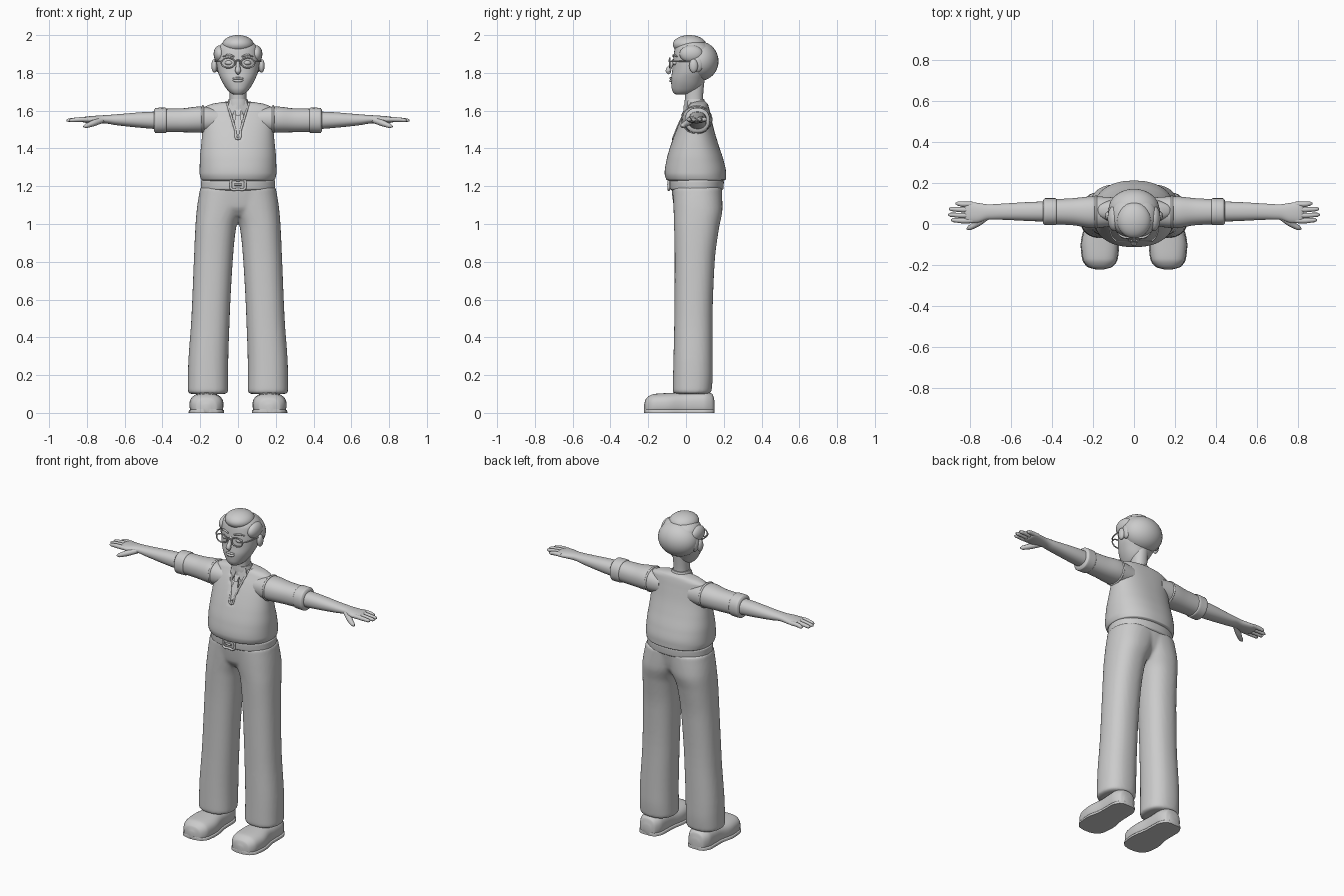
import bpy, bmesh, math
from mathutils import Vector

old = bpy.data.objects.get("Cube")
if old:
    bpy.data.objects.remove(old, do_unlink=True)

grey = bpy.data.materials.new("plain_grey")
grey.use_nodes = True
tone = (.6, .6, .6, 1)
grey.diffuse_color = tone
grey.node_tree.nodes["Principled BSDF"].inputs["Base Color"].default_value = tone
built = []


def finish(name, bm):
    """Turn a bmesh into a named, coloured object."""
    bmesh.ops.remove_doubles(bm, verts=bm.verts, dist=1e-5)
    bmesh.ops.recalc_face_normals(bm, faces=bm.faces)
    mesh = bpy.data.meshes.new(name)
    bm.to_mesh(mesh)
    bm.free()
    mesh.materials.append(grey)
    obj = bpy.data.objects.new(name, mesh)
    bpy.context.collection.objects.link(obj)
    built.append(obj)
    return obj


def sample(rows, t):
    """Monotone cubic interpolation of section rows (t, u0, u1, v0, v1)."""
    i = max(k for k in range(len(rows) - 1) if rows[k][0] <= t or k == 0)
    a, b = rows[i], rows[i + 1]
    h = b[0] - a[0]
    f = min(max((t - a[0]) / h, 0), 1)

    def slope(k, c):
        if k < 0 or k > len(rows) - 2:
            return None
        return (rows[k + 1][c] - rows[k][c]) / (rows[k + 1][0] - rows[k][0])

    def tangent(k, c):
        p, q = slope(k - 1, c), slope(k, c)
        if p is None or q is None:
            return q if p is None else p
        return 0 if p * q <= 0 else 2 * p * q / (p + q)

    out = []
    for c in range(1, len(a)):
        m, n = tangent(i, c) * h, tangent(i + 1, c) * h
        d = b[c] - a[c]
        out.append(a[c] + f * (m + f * (3 * d - 2 * m - n + f * (m + n - 2 * d))))
    return out


def power(v, e):
    return math.copysign(abs(v) ** (2 / e), v)


def loft(name, rows, axis="z", side=1, e=2.2, n=40, step=5, shape=None):
    """Skin rounded sections along an axis; shape may adjust each point."""
    bm = bmesh.new()
    loops = []
    ts = [a[0] + (b[0] - a[0]) * k / step for a, b in zip(rows, rows[1:]) for k in range(step)]
    for t in ts + [rows[-1][0]]:
        u0, u1, v0, v1 = sample(rows, t)
        loop = []
        for k in range(n):
            ang = math.tau * k / n
            u = (u0 + u1) / 2 + (u1 - u0) / 2 * power(math.cos(ang), e)
            v = (v0 + v1) / 2 + (v1 - v0) / 2 * power(math.sin(ang), e)
            p = Vector({"z": (u, v, t), "x": (t, u, v), "y": (u, t, v)}[axis])
            if shape:
                p = shape(p)
            loop.append(bm.verts.new((p.x * side, p.y, p.z)))
        loops.append(loop)
    for a, b in zip(loops, loops[1:]):
        for k in range(n):
            bm.faces.new((a[k], a[(k + 1) % n], b[(k + 1) % n], b[k]))
    bm.faces.new(loops[0])
    bm.faces.new(loops[-1])
    return finish(name, bm)


def ball(name, centre, radii):
    bm = bmesh.new()
    bmesh.ops.create_uvsphere(bm, u_segments=32, v_segments=20, radius=1)
    bmesh.ops.scale(bm, vec=radii, verts=bm.verts)
    bmesh.ops.translate(bm, vec=centre, verts=bm.verts)
    return finish(name, bm)


def tube(name, pts, closed=False):
    """Round tube through points (x, y, z, radius)."""
    cu = bpy.data.curves.new(name, "CURVE")
    cu.dimensions = "3D"
    cu.bevel_depth = 1
    cu.bevel_resolution = 3
    cu.resolution_u = 5
    cu.use_fill_caps = True
    sp = cu.splines.new("BEZIER")
    sp.bezier_points.add(len(pts) - 1)
    sp.use_cyclic_u = closed
    for bp, p in zip(sp.bezier_points, pts):
        bp.co, bp.radius = p[:3], p[3]
        bp.handle_left_type = bp.handle_right_type = "AUTO"
    helper = bpy.data.objects.new(name + "_path", cu)
    bpy.context.collection.objects.link(helper)
    bpy.context.view_layer.update()
    bm = bmesh.new()
    bm.from_mesh(helper.evaluated_get(bpy.context.evaluated_depsgraph_get()).to_mesh())
    bpy.data.objects.remove(helper, do_unlink=True)
    return finish(name, bm)


def ring(name, centre, a, b, r, plane="xz", count=16):
    c = Vector(centre)
    pts = []
    for k in range(count):
        u, v = a * math.cos(math.tau * k / count), b * math.sin(math.tau * k / count)
        off = (u, 0, v) if plane == "xz" else (0, u, v)
        pts.append((*(c + Vector(off)), r))
    return tube(name, pts, True)


def plate(name, pts, depth):
    """Flat panel extruded towards the back."""
    bm = bmesh.new()
    face = bm.faces.new([bm.verts.new(p) for p in pts])
    new = bmesh.ops.extrude_face_region(bm, geom=[face])["geom"]
    moved = [v for v in new if isinstance(v, bmesh.types.BMVert)]
    bmesh.ops.translate(bm, vec=(0, depth, 0), verts=moved)
    return finish(name, bm)


# Vest with a sunken V neck
vest = [(1.225, -.18, .18, -.08, .19), (1.237, -.196, .196, -.105, .212),
        (1.27, -.203, .203, -.113, .212), (1.34, -.202, .202, -.103, .198),
        (1.42, -.195, .195, -.08, .172), (1.5, -.188, .188, -.05, .148),
        (1.57, -.187, .187, -.018, .132), (1.615, -.18, .18, .008, .122),
        (1.635, -.14, .14, .02, .115), (1.65, -.05, .05, .04, .1)]
V_LOW, V_SLOPE = 1.45, .3


def front(x, z):
    u0, u1, v0, v1 = sample(vest, z)
    q = max(0, 1 - abs(x / u1) ** 2.3) ** (1 / 2.3)
    return (v0 + v1) / 2 - (v1 - v0) / 2 * q


def sink(p):
    if p.y < .06 and p.z > V_LOW and abs(p.x) < (p.z - V_LOW) * V_SLOPE:
        p.y += .01
    return p


loft("vest", vest, e=2.3, n=96, step=8, shape=sink)
trim = [(s * (z - V_LOW) * V_SLOPE, z) for s, zs in
        ((-1, (1.64, 1.6, 1.55, 1.5)), (1, (V_LOW, 1.5, 1.55, 1.6, 1.64))) for z in zs]
tube("neckline_trim", [(x, front(x, z) + .001, z, .006) for x, z in trim])

# Shirt collar and tie
loft("collar_band", [(1.6, -.06, .06, -.01, .11), (1.64, -.056, .056, -.008, .102),
                     (1.662, -.05, .05, -.006, .096)])
plate("tie_blade", [(x, front(0, z) - .002, z) for x, z in
                    ((-.012, 1.58), (.012, 1.58), (.024, 1.51), (0, 1.465), (-.024, 1.51))], .009)
plate("tie_knot", [(x, front(0, z) - .012, z) for x, z in
                   ((-.018, 1.615), (.018, 1.615), (.011, 1.575), (-.011, 1.575))], .02)
for s, tag in ((1, "left"), (-1, "right")):
    plate(tag + "_collar_flap", [(s * x, y, z) for x, y, z in
          ((.006, -.012, 1.628), (.045, .01, 1.655), (.055, .006, 1.615), (.035, -.016, 1.562))], .012)

# Belt and buckle
loft("belt", [(1.178, -.19, .19, -.075, .19), (1.186, -.197, .197, -.086, .198),
              (1.225, -.197, .197, -.088, .2), (1.235, -.19, .19, -.08, .195)], n=64)
corners = [(-.036, 1.187), (0, 1.184), (.036, 1.187), (.038, 1.208), (.036, 1.23),
           (0, 1.232), (-.036, 1.23), (-.038, 1.208)]
tube("buckle_frame", [(x, -.092, z, .007) for x, z in corners], True)
tube("buckle_bar", [(x, -.094, 1.208, .006) for x in (-.018, 0, .018)])

# Trousers: two legs and a hip block fused together
leg = [(.1, .064, .252, -.058, .122), (.112, .052, .266, -.07, .135),
       (.22, .052, .265, -.068, .142), (.5, .044, .247, -.062, .141),
       (.8, .028, .234, -.06, .152), (.98, .01, .226, -.063, .175),
       (1.08, -.03, .218, -.066, .193), (1.195, -.08, .2, -.07, .19)]
parts = [loft("trousers", leg, e=2.3), loft("leg_copy", leg, side=-1, e=2.3),
         loft("hips", [(1.04, -.12, .12, -.03, .14), (1.09, -.19, .19, -.064, .175),
                       (1.195, -.198, .198, -.078, .194)])]
trousers = parts[0]
bm = bmesh.new()
for p in parts:
    bm.from_mesh(p.data)
bm.to_mesh(trousers.data)
bm.free()
for p in parts[1:]:
    built.remove(p)
    bpy.data.objects.remove(p, do_unlink=True)
fuse = trousers.modifiers.new("fuse", "REMESH")
fuse.mode, fuse.voxel_size, fuse.use_smooth_shade = "VOXEL", .009, True
soften = trousers.modifiers.new("soften", "SMOOTH")
soften.factor, soften.iterations = .5, 6

# Neck, head and face
loft("neck", [(1.58, -.055, .055, -.005, .1), (1.66, -.044, .044, -.006, .09),
              (1.78, -.046, .046, -.01, .1)])
loft("head", [(1.685, -.02, .02, -.05, 0), (1.692, -.038, .038, -.064, .035),
              (1.72, -.064, .064, -.076, .075), (1.765, -.09, .09, -.079, .1),
              (1.81, -.107, .107, -.073, .125), (1.87, -.115, .115, -.068, .14),
              (1.925, -.108, .108, -.06, .135), (1.96, -.08, .08, -.035, .1),
              (1.975, -.025, .025, 0, .05)])
tube("nose", [(0, -.066, 1.868, .008), (0, -.082, 1.835, .011),
              (0, -.093, 1.81, .016), (0, -.085, 1.796, .008)])
for part, z, r in (("upper", 1.771, .006), ("lower", 1.759, .007)):
    tube(part + "_lip", [(-.036, -.066, 1.768, .002), (-.015, -.079, z, r),
                         (.015, -.079, z, r), (.036, -.066, 1.768, .002)])
ball("back_hair", (0, .073, 1.862), (.124, .099, .104))
ball("top_hair", (0, .018, 1.95), (.083, .088, .05))
tube("glasses_bridge", [(-.016, -.088, 1.86, .004), (0, -.09, 1.866, .004), (.016, -.088, 1.86, .004)])

# Shoe outline along its length
shoe = [(-.222, .15, .184, .0, .045), (-.21, .11, .224, -.02, .078), (-.17, .083, .25, -.02, .1),
        (-.1, .077, .257, -.02, .105), (0, .092, .24, -.02, .11), (.09, .095, .24, -.02, .115),
        (.14, .115, .22, -.02, .1), (.152, .14, .195, 0, .06)]
sole = [(y, a - .004, b + .004, -.02, .02) for y, a, b, c, d in shoe]


def grounded(p):
    p.z = max(p.z, 0)
    return p


for s, tag in ((1, "left_"), (-1, "right_")):
    # Side features of the head
    ball(tag + "side_hair", (s * .097, .028, 1.9), (.032, .062, .046))
    ball(tag + "sideburn", (s * .108, .062, 1.85), (.02, .03, .045))
    ball(tag + "ear", (s * .125, .04, 1.837), (.016, .023, .036))
    ball(tag + "eye", (s * .047, -.053, 1.853), (.022, .018, .014))
    tube(tag + "brow", [(s * .02, -.068, 1.886, .004), (s * .05, -.064, 1.895, .006),
                        (s * .08, -.047, 1.886, .003)])
    ring(tag + "lens_rim", (s * .052, -.085, 1.853), .036, .026, .004)
    tube(tag + "temple", [(s * .088, -.083, 1.86, .004), (s * .108, -.06, 1.862, .004),
                          (s * .122, .035, 1.862, .004)])
    # Sleeve, rolled cuff and armhole trim
    loft(tag + "sleeve", [(.1, -.01, .13, 1.49, 1.61), (.2, -.02, .135, 1.484, 1.622),
                          (.3, -.006, .126, 1.486, 1.612), (.41, 0, .12, 1.488, 1.61)], "x", s)
    loft(tag + "cuff", [(.375, .004, .116, 1.492, 1.606), (.384, -.006, .126, 1.482, 1.616),
                        (.435, -.006, .126, 1.481, 1.615), (.444, .004, .116, 1.491, 1.605)], "x", s)
    ring(tag + "armhole_trim", (s * .186, .057, 1.553), .077, .07, .006, "yz")
    # Forearm, palm and fingers
    loft(tag + "arm", [(.36, .01, .112, 1.498, 1.598), (.5, .014, .108, 1.508, 1.592),
                       (.65, .021, .099, 1.524, 1.58), (.71, .022, .096, 1.533, 1.576),
                       (.77, .005, .104, 1.533, 1.572), (.815, .004, .109, 1.537, 1.567),
                       (.83, .02, .095, 1.545, 1.56)], "x", s)
    for finger, y, tip in (("little", .097, .872), ("ring", .07, .905),
                           ("middle", .042, .908), ("index", .016, .895)):
        tube(tag + finger + "_finger", [(s * x, y + k, z, r) for x, k, z, r in
             ((.79, 0, 1.553, .012), (.84, 0, 1.553, .013),
              (tip - .01, .003, 1.549, .01), (tip, .003, 1.548, .004))])
    tube(tag + "thumb", [(s * x, y, z, r) for x, y, z, r in
         ((.72, .035, 1.55, .016), (.765, .004, 1.534, .017),
          (.805, -.019, 1.519, .012), (.818, -.024, 1.515, .004))])
    # Shoes
    loft(tag + "shoe", shoe, "y", s, e=2.5, shape=grounded)
    loft(tag + "sole", sole, "y", s, e=6, shape=grounded)

# Smooth shading with crisp edges
bpy.ops.object.select_all(action="DESELECT")
for obj in built:
    obj.select_set(obj is not trousers)
bpy.context.view_layer.objects.active = built[0]
bpy.ops.object.shade_smooth_by_angle(angle=math.radians(45))
